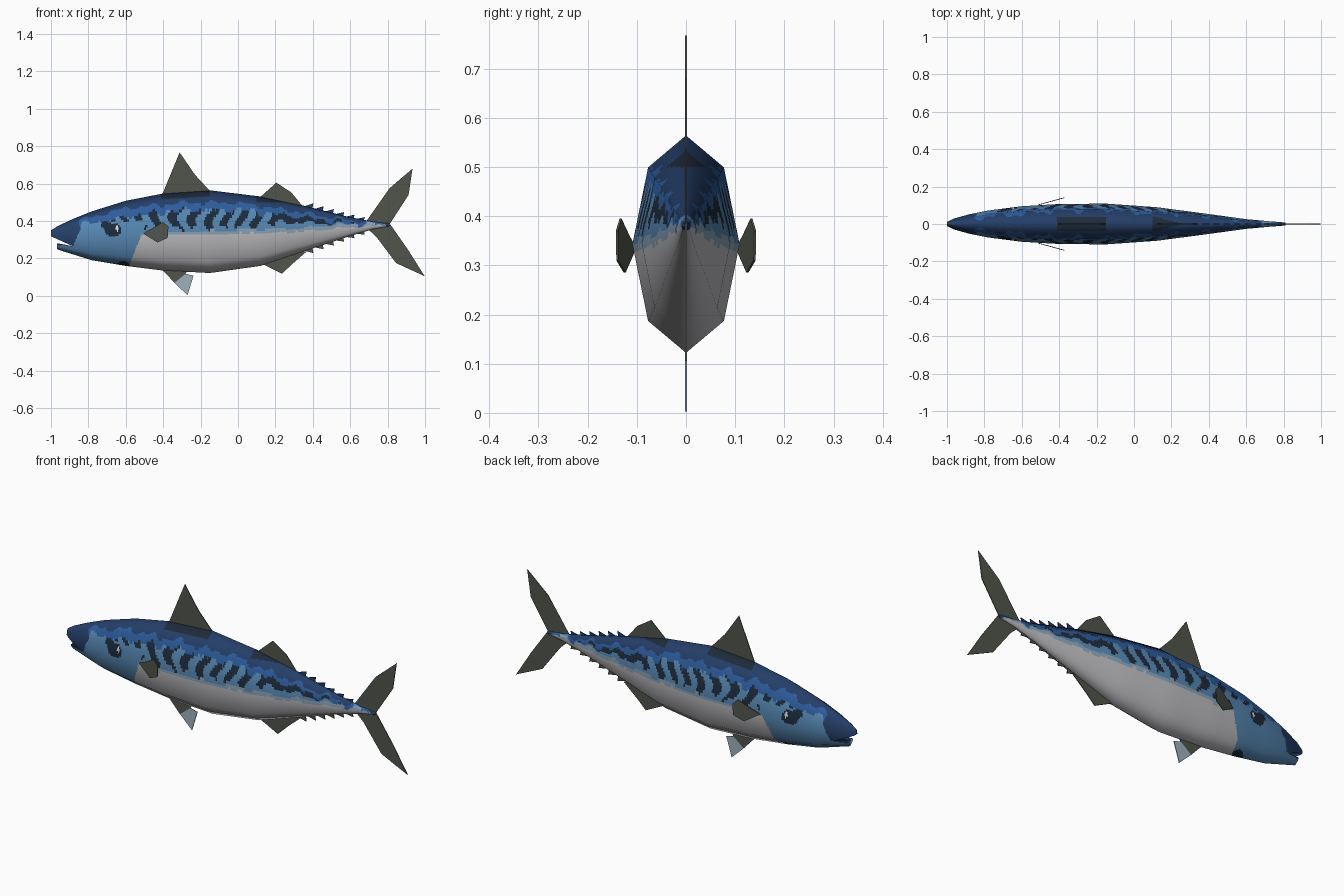
import bpy, bmesh, math
from mathutils import Vector

if "Cube" in bpy.data.objects:
    bpy.data.objects.remove(bpy.data.objects["Cube"])


def mat(name, hexcol):
    m = bpy.data.materials.new(name)
    srgb = [int(hexcol[i:i + 2], 16) / 255 for i in (0, 2, 4)]
    m.diffuse_color = [((c + .055) / 1.055) ** 2.4 if c > .04 else c / 12.92 for c in srgb] + [1]
    m.use_nodes = True
    m.node_tree.nodes["Principled BSDF"].inputs["Base Color"].default_value = m.diffuse_color
    return m


NAVY, BLUE, SKY, SPOT, GREY, SILVER, EYE = range(7)
skin = [mat("navy_back", "243E68"), mat("mid_blue", "2C5C9C"), mat("light_blue", "5688B4"),
        mat("dark_spots", "1E2B3C"), mat("grey_blue", "8AA2B6"), mat("silver_belly", "BCBCC0"),
        mat("eye_glint", "E0E6EA")]
fin_mat = mat("dark_fin", "50554B")
pale_fin = mat("pale_fin", "9DB0BE")


def interp(x, pts, k=1):
    if x <= pts[0][0]:
        return pts[0][k]
    for a, b in zip(pts, pts[1:]):
        if x <= b[0]:
            t = (x - a[0]) / (b[0] - a[0])
            return a[k] + t * (b[k] - a[k])
    return pts[-1][k]


def obj_from(bm, name, mats):
    bmesh.ops.recalc_face_normals(bm, faces=bm.faces)
    me = bpy.data.meshes.new(name)
    bm.to_mesh(me)
    bm.free()
    for m in mats:
        me.materials.append(m)
    ob = bpy.data.objects.new(name, me)
    bpy.context.collection.objects.link(ob)
    return ob


def plate(name, polys, mats, thick=.004, side=None):
    """Thin upright plates from (x, z) outlines; side maps x to y."""
    bm = bmesh.new()
    for i, pts in enumerate(polys):
        rows = []
        for d in (-thick / 2, thick / 2):
            rows.append([bm.verts.new((x, (side(x) if side else 0) + d, z)) for x, z in pts])
        n = len(pts)
        fs = [bm.faces.new(rows[0]), bm.faces.new(rows[1][::-1])]
        fs += [bm.faces.new((rows[0][j], rows[0][(j + 1) % n], rows[1][(j + 1) % n], rows[1][j])) for j in range(n)]
        for f in fs:
            f.material_index = min(i, len(mats) - 1)
    bmesh.ops.triangulate(bm, faces=[f for f in bm.faces if len(f.verts) > 4])
    return obj_from(bm, name, mats)


# Body stations: x, top z, bottom z, half width
ST = [(-1, .35, .27, .012), (-.96, .375, .246, .03), (-.88, .412, .221, .052), (-.78, .452, .19, .072),
      (-.6, .508, .16, .095), (-.4, .547, .135, .107), (-.15, .564, .122, .109), (.12, .531, .16, .09),
      (.35, .482, .237, .06), (.6, .42, .32, .026), (.72, .397, .355, .015), (.81, .388, .372, .008)]
NX, SUB = 400, 10
bm = bmesh.new()
rings = []
for i in range(NX + 1):
    x = -1 + 1.81 * i / NX
    top, bot, w = (interp(x, ST, k) for k in (1, 2, 3))
    c, h = (top + bot) / 2, (top - bot) / 2
    corner = [Vector((x, w * math.sin(a * math.pi / 4), c + h * math.cos(a * math.pi / 4))) for a in range(9)]
    rings.append([bm.verts.new(corner[a].lerp(corner[a + 1], s / SUB)) for a in range(8) for s in range(SUB)])
n = 8 * SUB
for r, q in zip(rings, rings[1:]):
    for j in range(n):
        bm.faces.new((r[j], r[(j + 1) % n], q[(j + 1) % n], q[j]))
bm.faces.new(rings[0])
bm.faces.new(rings[-1])
body = obj_from(bm, "body", skin)

# Mouth cut
cutter = plate("mouth_cutter", [[(-.885, .266), (-1.05, .341), (-1.05, .2), (-.967, .2), (-.967, .281)]],
               [skin[NAVY]], thick=.5)
cutter.hide_render = True
mod = body.modifiers.new("mouth", 'BOOLEAN')
mod.operation, mod.solver, mod.object = 'DIFFERENCE', 'EXACT', cutter
bpy.context.view_layer.objects.active = body
bpy.ops.object.modifier_apply(modifier="mouth")
bpy.data.objects.remove(cutter)

# Body colour zones: lower limits of the back, the blue band and the flank pattern
BACK = [(-.88, .395), (-.6, .468), (-.3, .497), (0, .497), (.3, .452), (.6, .402), (.81, .385)]
BAND = [(-.88, .37), (-.6, .42), (-.3, .458), (0, .458), (.3, .425), (.6, .386), (.81, .381)]
FLANK = [(-.6, .325), (-.3, .322), (0, .333), (.3, .343), (.6, .366), (.81, .377)]


def colour(x, y, z):
    wob = .008 * math.sin(37 * x) + .006 * math.sin(83 * x + 1)
    step = .008 if math.sin(70 * x + 2) > 0 else -.006
    back, band, flank = (interp(x, t) for t in (BACK, BAND, FLANK))
    if math.hypot((x + .645) / .009, (z - .36) / .013) < 1:
        return EYE
    if math.hypot((x + .668) / .045, (z - .352) / .036) < 1 or math.hypot((x + .705) / .03, (z - .378) / .02) < 1:
        return SPOT
    if abs(y) < .04 and z > .5 and (-.41 < x < -.15 or .1 < x < .3):
        return SPOT
    if x < -.84 - .45 * abs(z - .36) and z > .27:
        return NAVY
    if z > back + wob:
        return NAVY
    if z > band + step + wob:
        return BLUE
    gill = -.515 - .4 * (.33 - z)
    if x < gill and z < .40:
        if math.hypot((x + .615) / .04, (z - .155) / .03) < 1:
            return SPOT
        return SKY
    if z > flank + .018 + wob * .5:
        if x < .2:
            wave = math.sin(2 * math.pi * x / .088 + 1.6 * math.sin(38 * z + 5 * x) + 1.2 * math.sin(9 * x))
            low = flank + .035 + .015 * math.sin(51 * x)
            return SPOT if wave > -.05 and z > low and x > -.7 else SKY
        return SPOT if z > (band + flank) / 2 + .008 + wob and x < .62 else SKY
    return GREY if z > flank + wob * .5 else SILVER


me = body.data
for p in me.polygons:
    p.use_smooth = True
    p.material_index = colour(*p.center)

# Rounded shading over the eight-sided hull
normals = []
for v in me.vertices:
    x, y, z = v.co
    top, bot, w = (interp(x, ST, k) for k in (1, 2, 3))
    h = (top - bot) / 2
    slope = (interp(x + .05, ST, 3) - interp(x - .05, ST, 3)) / .1
    d = Vector((0, y / w ** 2, (z - (top + bot) / 2) / h ** 2)).normalized()
    d.x = -slope
    normals.append(d.normalized())
me.normals_split_custom_set_from_vertices(normals)

# Back, belly and tail fins
plate("first_dorsal_fin", [[(-.41, .53), (-.312, .767), (-.23, .647), (-.14, .55)]], [fin_mat])
plate("second_dorsal_fin", [[(.11, .52), (.205, .605), (.285, .553), (.345, .48)]], [fin_mat])
plate("anal_fin", [[(.11, .18), (.235, .118), (.29, .17), (.365, .235), (.3, .25)]], [fin_mat])
plate("pelvic_fin", [[(-.41, .145), (-.34, .07), (-.28, .118), (-.27, .14)],
                     [(-.34, .07), (-.27, .003), (-.238, .107), (-.28, .118)]], [fin_mat, pale_fin])
plate("tail_fin", [[(.68, .39), (.73, .435), (.81, .575), (.933, .68), (.912, .54), (.812, .385)],
                   [(.68, .37), (.812, .385), (.91, .245), (.998, .105), (.845, .175), (.74, .315)]], [fin_mat])

# Rows of finlets above and below the tail stem
for name, k, sgn in (("upper_finlets", 1, 1), ("lower_finlets", 2, -1)):
    teeth = []
    for i in range(6):
        x = .345 + .055 * i
        size = .026 - .002 * i
        teeth.append([(x, interp(x, ST, k) - sgn * .008),
                      (x + .058, interp(x + .058, ST, k) + sgn * size),
                      (x + .052, interp(x + .052, ST, k) - sgn * .008)])
    plate(name, teeth, [skin[NAVY] if sgn > 0 else fin_mat])

# Pectoral fins on both sides
for name, s in (("left_pectoral_fin", 1), ("right_pectoral_fin", -1)):
    plate(name, [[(-.51, .335), (-.46, .36), (-.40, .395), (-.372, .37), (-.376, .31), (-.43, .285)]],
          [fin_mat], side=lambda x, s=s: s * (.1 + (x + .52) * .275))
